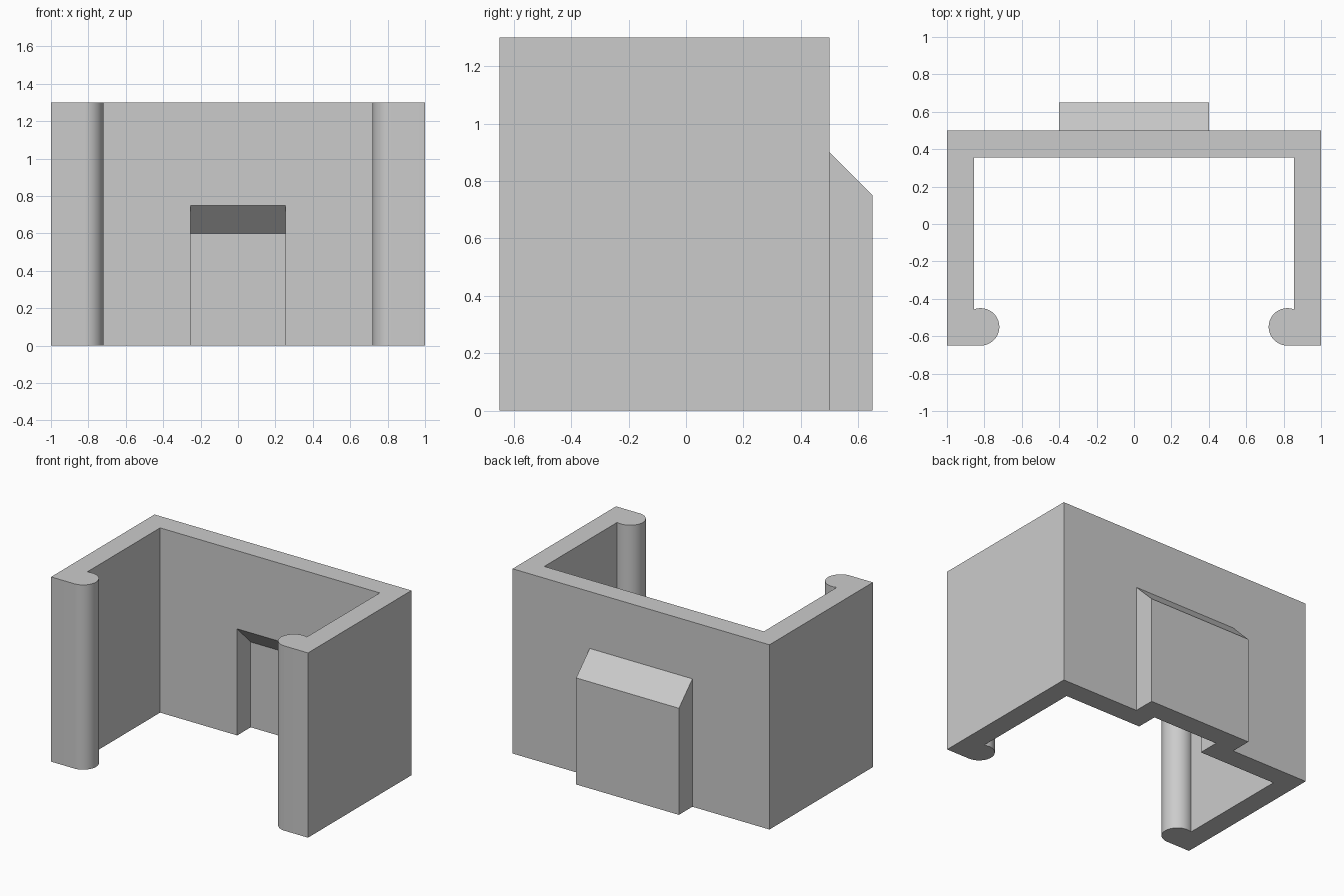
import bpy, bmesh, math
from mathutils import Vector

if "Cube" in bpy.data.objects:
    bpy.data.objects.remove(bpy.data.objects["Cube"])

HEIGHT = 1.3
FRONT, BACK = -0.65, 0.5
WALL = 0.145
BEAD_R = 0.1
STEPS = 28

grey = bpy.data.materials.new("plain grey")
grey.use_nodes = True
colour = (0.6, 0.6, 0.6, 1)
grey.diffuse_color = colour
grey.node_tree.nodes["Principled BSDF"].inputs["Base Color"].default_value = colour


def prism(name, points, sweep):
    """Extrude a closed 3D outline along a vector."""
    bm = bmesh.new()
    face = bm.faces.new([bm.verts.new(p) for p in points])
    grown = bmesh.ops.extrude_face_region(bm, geom=[face])["geom"]
    moved = [v for v in grown if isinstance(v, bmesh.types.BMVert)]
    bmesh.ops.translate(bm, verts=moved, vec=Vector(sweep))
    bmesh.ops.recalc_face_normals(bm, faces=bm.faces)
    mesh = bpy.data.meshes.new(name)
    bm.to_mesh(mesh)
    bm.free()
    mesh.materials.append(grey)
    obj = bpy.data.objects.new(name, mesh)
    bpy.context.collection.objects.link(obj)
    return obj


def wedge(name, half_width, y_near, y_far, z_near, z_far, z_low):
    """Block with a sloping top, running across x."""
    side = [(y_near, z_low), (y_far, z_low), (y_far, z_far), (y_near, z_near)]
    return prism(name, [(-half_width, y, z) for y, z in side], (2 * half_width, 0, 0))


def combine(target, tool, operation):
    mod = target.modifiers.new(tool.name, "BOOLEAN")
    mod.operation, mod.solver, mod.object = operation, "EXACT", tool
    bpy.context.view_layer.objects.active = target
    bpy.ops.object.modifier_apply(modifier=mod.name)
    bpy.data.objects.remove(tool)


# Channel outline: one half with its rounded lip, then mirrored
inner_x = 1 - WALL
bead_x, bead_y = 0.82, FRONT + BEAD_R
span = math.pi + math.asin((inner_x - bead_x) / BEAD_R)
half = [(1, BACK), (1, FRONT)]
for i in range(STEPS + 1):
    a = -math.pi / 2 - span * i / STEPS
    half.append((bead_x + BEAD_R * math.cos(a), bead_y + BEAD_R * math.sin(a)))
half.append((inner_x, BACK - WALL))
outline = half + [(-x, y) for x, y in reversed(half)]
body = prism("channel_bracket", [(x, y, 0) for x, y in outline], (0, 0, HEIGHT))

# Raised pad on the back, hollowed by a matching pocket
combine(body, wedge("back_pad", 0.4, BACK, 0.65, 0.9, 0.75, 0), "UNION")
combine(body, wedge("pocket", 0.255, BACK - WALL - 0.1, 0.505, 0.85, 0.6, -0.1), "DIFFERENCE")

# Smooth lips, sharp corners
bpy.ops.object.select_all(action="DESELECT")
body.select_set(True)
bpy.context.view_layer.objects.active = body
bpy.ops.object.shade_smooth_by_angle(angle=math.radians(30))
